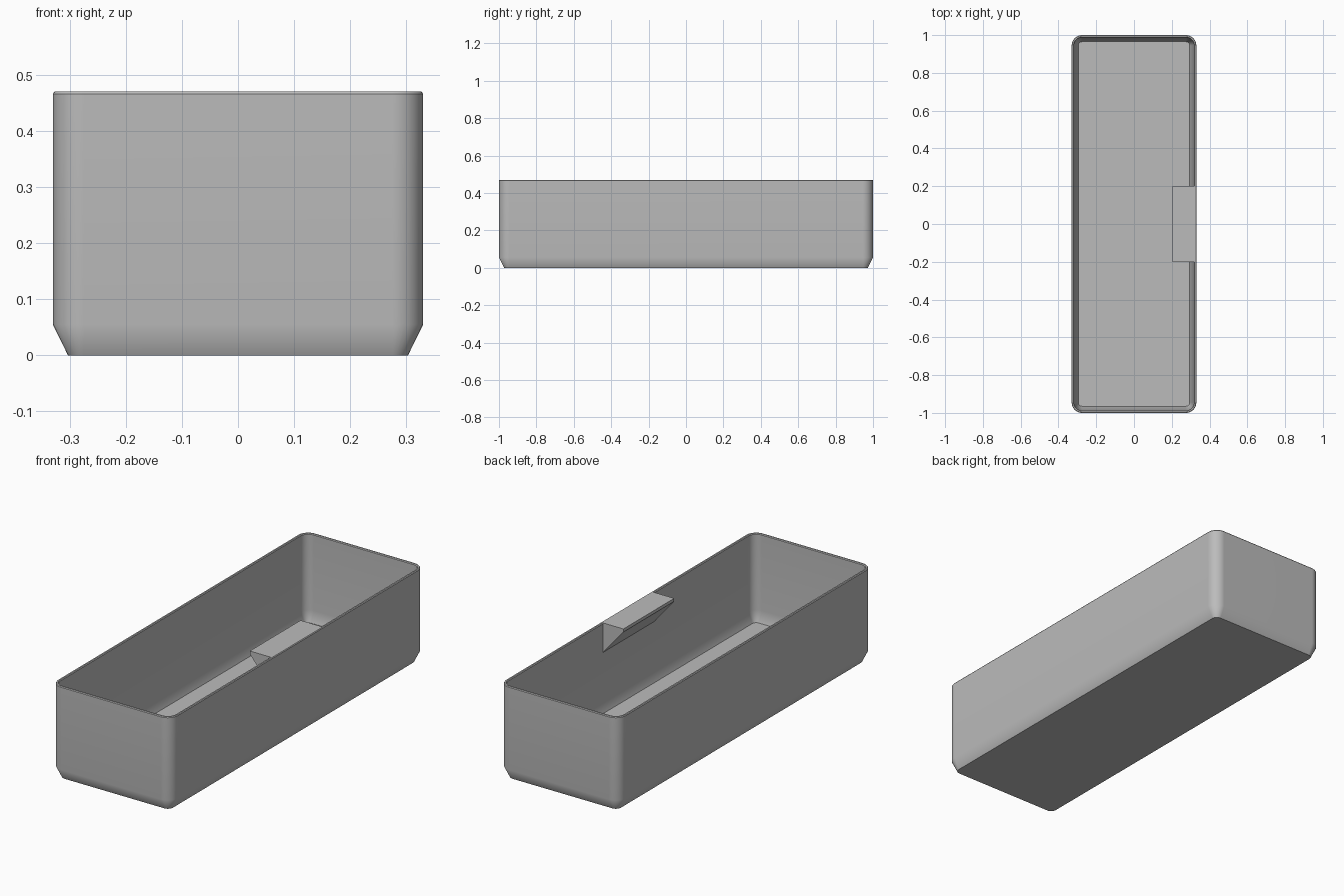
import bpy
import bmesh
from math import cos, sin, pi

cube = bpy.data.objects.get("Cube")
if cube:
    bpy.data.objects.remove(cube, do_unlink=True)

HALF_X, HALF_Y, HEIGHT = 0.33, 1.0, 0.47
RADIUS = 0.055
CORNER_STEPS = 8

grey = bpy.data.materials.new("plain_grey")
grey.use_nodes = True
colour = (0.5, 0.5, 0.5, 1)
grey.diffuse_color = colour
grey.node_tree.nodes["Principled BSDF"].inputs["Base Color"].default_value = colour


def finish(bm, name):
    """Turn a bmesh into a linked, coloured object."""
    bmesh.ops.recalc_face_normals(bm, faces=bm.faces)
    mesh = bpy.data.meshes.new(name)
    bm.to_mesh(mesh)
    bm.free()
    mesh.materials.append(grey)
    obj = bpy.data.objects.new(name, mesh)
    bpy.context.collection.objects.link(obj)
    return obj


def rounded_ring(bm, inset, z):
    """Rounded rectangle of vertices, inset from the outer wall."""
    r = RADIUS - inset
    verts = []
    for quarter, (sx, sy) in enumerate([(1, 1), (-1, 1), (-1, -1), (1, -1)]):
        for i in range(CORNER_STEPS + 1):
            a = (quarter + i / CORNER_STEPS) * pi / 2
            verts.append(bm.verts.new((sx * (HALF_X - RADIUS) + r * cos(a),
                                       sy * (HALF_Y - RADIUS) + r * sin(a), z)))
    return verts


# Bin: wall section from the underside, over the rim, down to the inner floor
section = [(0.027, 0), (0, 0.055), (0, HEIGHT - 0.004), (0.003, HEIGHT),
           (0.010, HEIGHT), (0.013, HEIGHT - 0.004), (0.013, 0.09), (0.035, 0.036)]
bm = bmesh.new()
rings = [rounded_ring(bm, inset, z) for inset, z in section]
for low, high in zip(rings, rings[1:]):
    n = len(low)
    for i in range(n):
        j = (i + 1) % n
        bm.faces.new((low[i], low[j], high[j], high[i]))
bm.faces.new(rings[0])
bm.faces.new(rings[-1])
tray = finish(bm, "bin_body")

bpy.ops.object.select_all(action='DESELECT')
tray.select_set(True)
bpy.context.view_layer.objects.active = tray
bpy.ops.object.shade_smooth_by_angle(angle=pi / 6)
normals = tray.modifiers.new("even_walls", 'WEIGHTED_NORMAL')
normals.keep_sharp = True

# Label ledge: wedge under the rim of the left wall
wedge = [(0.32, HEIGHT), (0.205, HEIGHT), (0.205, HEIGHT - 0.015), (0.32, 0.32)]
bm = bmesh.new()
side = bm.faces.new([bm.verts.new((x, -0.2, z)) for x, z in wedge])
ext = bmesh.ops.extrude_face_region(bm, geom=[side], use_keep_orig=True)
moved = [v for v in ext["geom"] if isinstance(v, bmesh.types.BMVert)]
bmesh.ops.translate(bm, verts=moved, vec=(0, 0.4, 0))
finish(bm, "label_ledge")
